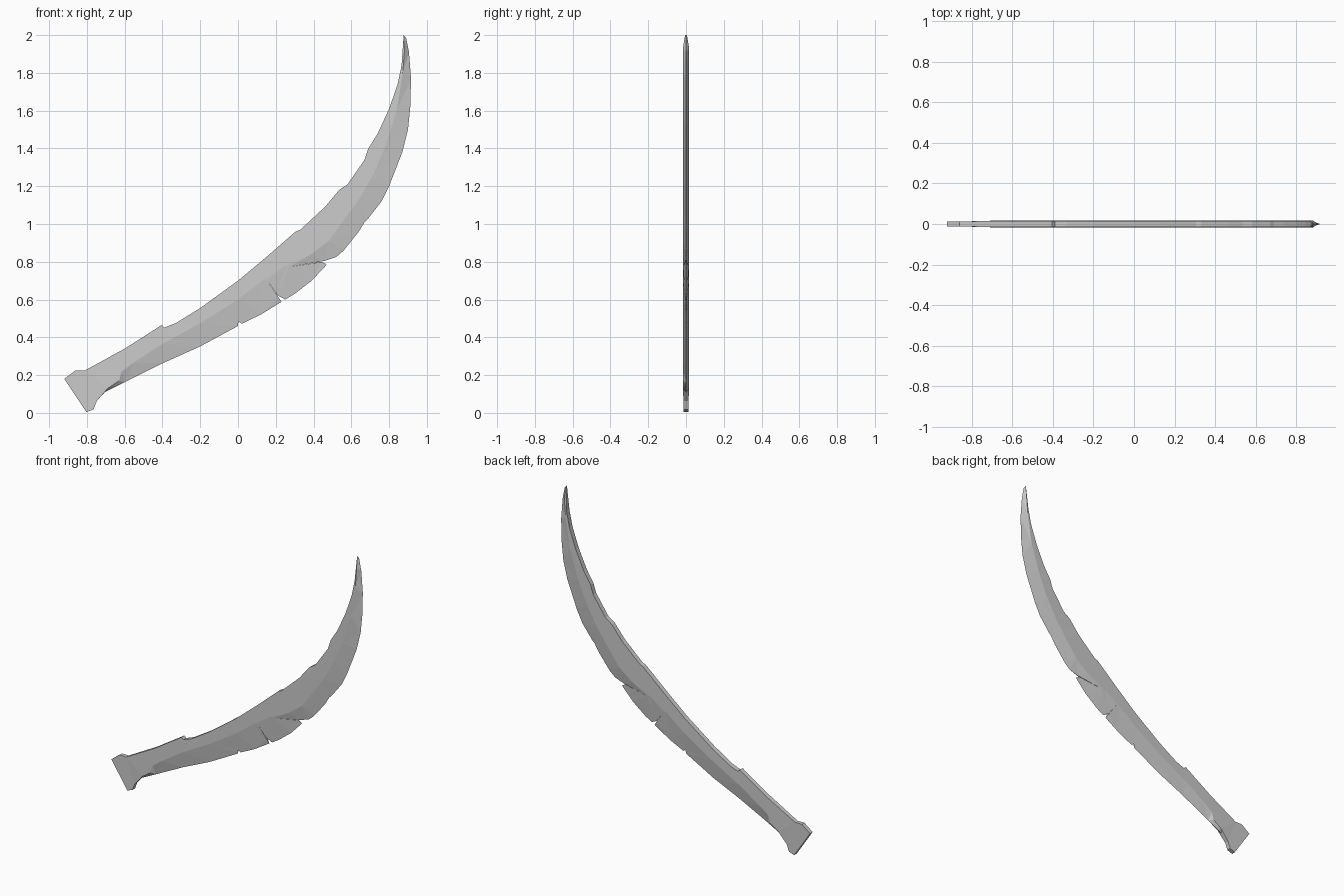
import bpy, bmesh
from mathutils import Vector
from mathutils.geometry import delaunay_2d_cdt

if "Cube" in bpy.data.objects:
    bpy.data.objects.remove(bpy.data.objects["Cube"])

HALF = 0.0165  # half thickness at the ridge

# Points are (x, z) or (x, z, thickness factor)
# Tang end: flat flared butt, listed from its top round to its bottom
tang = [(-.81, .225), (-.86, .225), (-.92, .18), (-.803, .005), (-.765, .018), (-.748, .062)]

# Cutting edge, heel to tip, with the chips and two deep notches
edge = [(-.705, .11), (-.6, .162), (-.4, .262), (-.2, .352), (0, .46),
        (.002, .485, .15), (.02, .472), (.12, .52), (.23, .588), (.215, .612, .3),
        (.155, .70, .95), (.21, .622, .3), (.25, .60), (.3, .63), (.39, .70), (.47, .785),
        (.445, .8, .1), (.27, .772, .95), (.46, .805, .1),
        (.52, .825), (.56, .86), (.64, .96), (.67, 1.01), (.69, 1.03),
        (.76, 1.12), (.80, 1.2), (.87, 1.38), (.90, 1.5), (.912, 1.62),
        (.916, 1.77), (.905, 1.91), (.89, 1.985)]

# Blunt back of the blade, tip to heel, with small nicks
spine = [(.877, 2.0, .3), (.866, 1.84), (.845, 1.74), (.80, 1.61),
         (.74, 1.48), (.69, 1.40), (.67, 1.34), (.58, 1.21), (.535, 1.18), (.46, 1.09),
         (.33, .97), (.305, .96), (.15, .825), (0, .70), (-.2, .555),
         (-.33, .475), (-.39, .452), (-.405, .465), (-.42, .455), (-.6, .34)]

# Ridge where the bevel meets the flat, heel to tip (starts ragged)
ridge = [(-.69, .13), (-.63, .17), (-.615, .22), (-.555, .265), (-.4, .365), (-.2, .475),
         (0, .60), (.13, .70), (.25, .778), (.38, .835), (.48, .91), (.64, 1.13),
         (.72, 1.27), (.78, 1.41), (.84, 1.6), (.872, 1.8), (.882, 1.93)]


def with_factor(points, default):
    return [(*p[:2], p[2] if len(p) > 2 else default) for p in points]


outline = with_factor(tang, .8) + with_factor(edge, 0) + with_factor(spine, .93)
points = outline + with_factor(ridge, 1)
n, total = len(outline), len(points)

# Constrain the ridge: heel corner -> ridge -> tip
chain = [len(tang) - 1] + list(range(n, total)) + [len(tang) + len(edge)]
constraints = list(zip(chain, chain[1:]))
co, _, faces, origin, _, _ = delaunay_2d_cdt(
    [Vector(p[:2]) for p in points], constraints, [list(range(n))], 1, 1e-5)
factor = [points[o[0]][2] if o else .9 for o in origin]

# Mirror the triangulated side front to back and wall up the rim
bm = bmesh.new()
sides = [[bm.verts.new((c.x, s * HALF * f, c.y)) for c, f in zip(co, factor)] for s in (-1, 1)]
front, back = sides
count = {}
for f in faces:
    bm.faces.new([front[i] for i in f])
    bm.faces.new([back[i] for i in reversed(f)])
    for a, b in zip(f, list(f[1:]) + [f[0]]):
        key = tuple(sorted((a, b)))
        count[key] = count.get(key, 0) + 1
for (a, b), uses in count.items():
    if uses == 1:
        bm.faces.new([front[a], front[b], back[b], back[a]])
bmesh.ops.remove_doubles(bm, verts=bm.verts, dist=1e-5)
bmesh.ops.recalc_face_normals(bm, faces=bm.faces)

mesh = bpy.data.meshes.new("curved_blade")
bm.to_mesh(mesh)
bm.free()
blade = bpy.data.objects.new("curved_blade", mesh)
bpy.context.collection.objects.link(blade)
